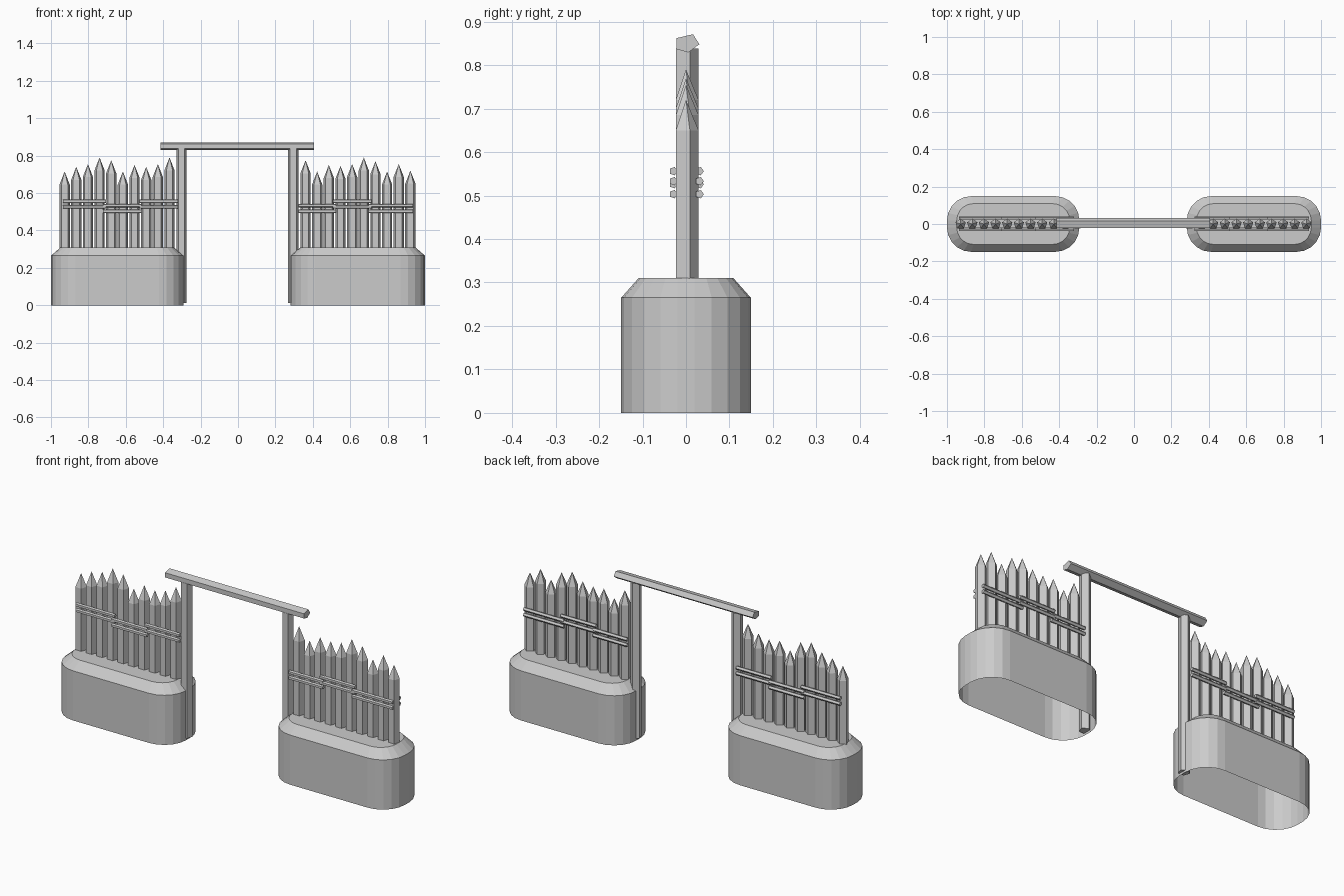
import bpy
import bmesh
import math
from mathutils import Vector

if "Cube" in bpy.data.objects:
    bpy.data.objects.remove(bpy.data.objects["Cube"], do_unlink=True)

GREY = (0.6, 0.6, 0.6, 1)
grey = bpy.data.materials.new("plain_grey")
grey.use_nodes = True
grey.diffuse_color = GREY
grey.node_tree.nodes["Principled BSDF"].inputs["Base Color"].default_value = GREY


def loft(name, rings, tip=None, cap_bottom=True):
    """Join rings of points into a solid, ending in a cap or a pointed tip."""
    bm = bmesh.new()
    loops = [[bm.verts.new(p) for p in ring] for ring in rings]
    n = len(loops[0])
    for low, high in zip(loops, loops[1:]):
        for i in range(n):
            j = (i + 1) % n
            bm.faces.new((low[i], low[j], high[j], high[i]))
    if cap_bottom:
        bm.faces.new(loops[0][::-1])
    if tip:
        apex = bm.verts.new(tip)
        for i in range(n):
            bm.faces.new((loops[-1][i], loops[-1][(i + 1) % n], apex))
    else:
        bm.faces.new(loops[-1])
    bmesh.ops.recalc_face_normals(bm, faces=bm.faces)
    mesh = bpy.data.meshes.new(name)
    bm.to_mesh(mesh)
    bm.free()
    mesh.materials.append(grey)
    obj = bpy.data.objects.new(name, mesh)
    bpy.context.collection.objects.link(obj)
    return obj


def pentagon(r):
    # one corner points to the back, one flat side faces the front
    angles = [math.radians(90 + 72 * i) for i in range(5)]
    return [(r * math.cos(a), r * math.sin(a)) for a in angles]


def rounded_ring(cx, hx, hy, r, z, steps=5):
    ring = []
    for k, (sx, sy) in enumerate([(1, 1), (-1, 1), (-1, -1), (1, -1)]):
        for s in range(steps + 1):
            a = math.pi / 2 * (k + s / steps)
            ring.append((cx + sx * (hx - r) + r * math.cos(a),
                         sy * (hy - r) + r * math.sin(a), z))
    return ring


def upright(name, x, z0, z1, r, tip_z=None):
    rings = [[(x + px, py, z) for px, py in pentagon(r)] for z in (z0, z1)]
    return loft(name, rings, tip=(x, 0, tip_z) if tip_z else None)


def bar(name, x0, x1, section):
    return loft(name, [[(x, y, z) for y, z in section] for x in (x0, x1)])


# Stone bases with sloped shoulders, open underneath
for side, cx, hx in (("right", -0.646, 0.354), ("left", 0.641, 0.359)):
    loft(side + "_base", [
        rounded_ring(cx, hx, 0.149, 0.13, 0),
        rounded_ring(cx, hx, 0.149, 0.13, 0.265),
        rounded_ring(cx, hx - 0.052, 0.109, 0.09, 0.31)], cap_bottom=False)

# Pointed stakes
heights = {
    "right": (-0.927, [.715, .74, .755, .79, .775, .715, .75, .74, .755, .79]),
    "left": (0.361, [.775, .715, .75, .745, .755, .79, .77, .715, .755, .72])}
for side, (x, tips) in heights.items():
    for i, tip in enumerate(tips):
        upright(f"{side}_stake_{i + 1}", x + i * 0.0623, 0.3, tip - 0.07, 0.029, tip)

# Paired rails tied across the stakes, stepping up and down
HIGH, LOW = 0.556, 0.533
rails = {
    "right": [(-.935, -.705, HIGH), (-.722, -.515, LOW), (-.527, -.322, HIGH)],
    "left": [(.323, .525, LOW), (.507, .715, HIGH), (.698, .935, LOW)]}
for side, spans in rails.items():
    for i, (x0, x1, z) in enumerate(spans):
        for face, y in (("front", -0.029), ("back", 0.031)):
            for row in range(2):
                sec = [(y + b, z - row * 0.03 + a) for a, b in pentagon(0.01)]
                bar(f"{side}_{face}_rail_{i + 1}_{row + 1}", x0, x1, sec)

# Gate posts and crossbeam
upright("right_post", -0.302, 0.012, 0.838, 0.029)
upright("left_post", 0.295, 0.012, 0.838, 0.029)
bar("crossbeam", -0.415, 0.405,
    [(-.022, .862), (.016, .871), (.031, .848), (.005, .829), (-.022, .837)])
